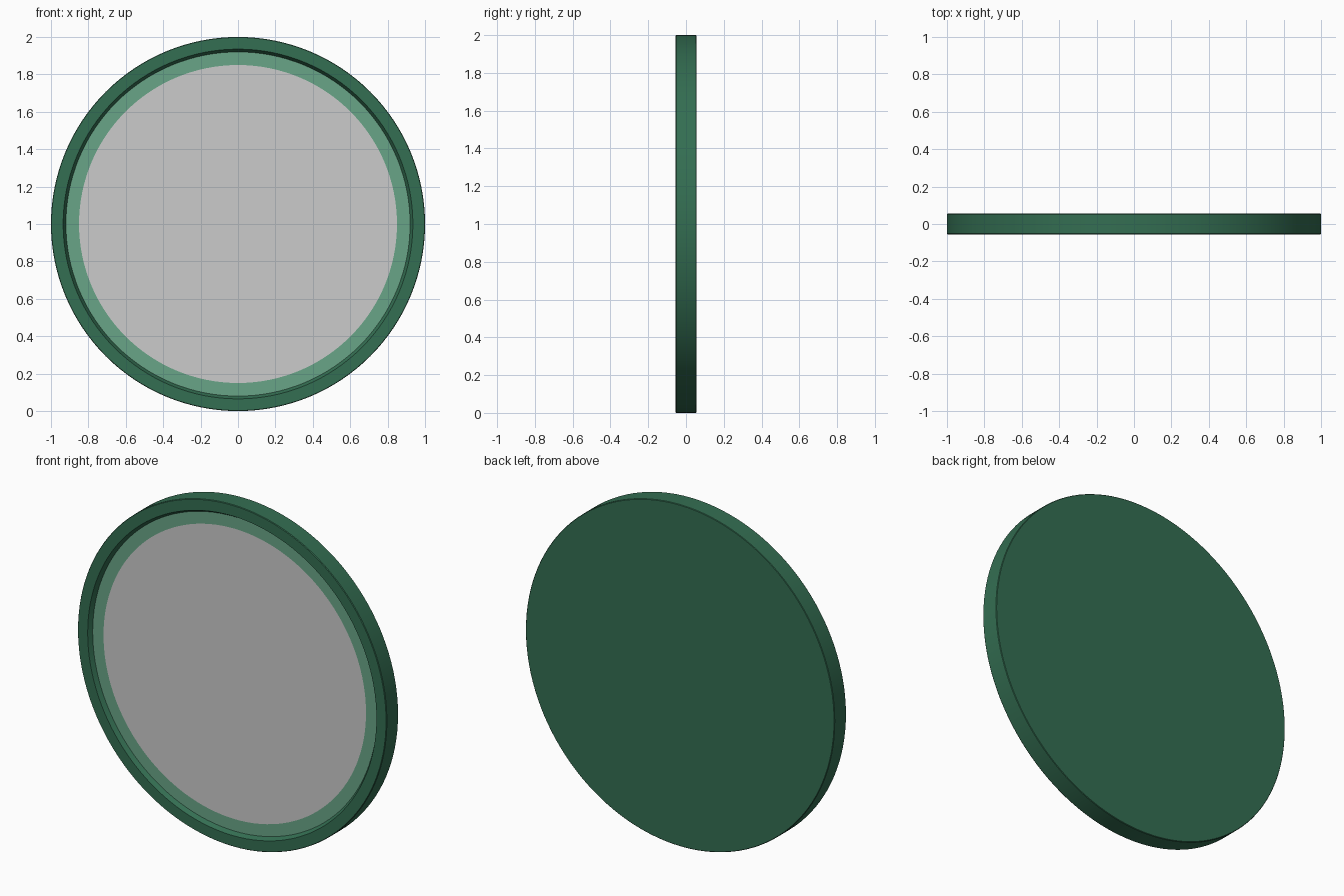
import bpy, bmesh
from math import sin, cos, tau, radians

if "Cube" in bpy.data.objects:
    bpy.data.objects.remove(bpy.data.objects["Cube"])

SEGMENTS = 128
CENTRE_Z = 1.0


def material(name, rgb):
    m = bpy.data.materials.new(name)
    m.diffuse_color = (*rgb, 1.0)
    m.use_nodes = True
    m.node_tree.nodes["Principled BSDF"].inputs["Base Color"].default_value = m.diffuse_color
    return m


def lathe(name, profile, mat=None, closed=False):
    """Spin (radius, y) points round the horizontal y axis; radius 0 makes a pole."""
    bm = bmesh.new()
    rings = []
    for r, y in profile:
        if r == 0:
            rings.append([bm.verts.new((0, y, CENTRE_Z))])
        else:
            rings.append([bm.verts.new((r * cos(tau * i / SEGMENTS), y,
                                        CENTRE_Z + r * sin(tau * i / SEGMENTS)))
                          for i in range(SEGMENTS)])
    pairs = list(zip(rings, rings[1:]))
    if closed:
        pairs.append((rings[-1], rings[0]))
    for a, b in pairs:
        for i in range(SEGMENTS):
            j = (i + 1) % SEGMENTS
            if len(a) == 1:
                bm.faces.new((a[0], b[i], b[j]))
            elif len(b) == 1:
                bm.faces.new((a[i], b[0], a[j]))
            else:
                bm.faces.new((a[i], b[i], b[j], a[j]))
    bmesh.ops.recalc_face_normals(bm, faces=bm.faces)
    mesh = bpy.data.meshes.new(name)
    bm.to_mesh(mesh)
    bm.free()
    if mat:
        mesh.materials.append(mat)
    ob = bpy.data.objects.new(name, mesh)
    bpy.context.collection.objects.link(ob)
    bpy.ops.object.select_all(action='DESELECT')
    ob.select_set(True)
    bpy.context.view_layer.objects.active = ob
    bpy.ops.object.shade_smooth_by_angle(angle=radians(30))
    return ob


dark_green = material("dark_green", (0.034, 0.156, 0.084))
light_green = material("light_green", (0.141, 0.376, 0.242))

# Raised front rim with a sloping inner lip
lathe("frame_rim", [(1.0, 0.012), (1.0, -0.051), (0.997, -0.055),
                    (0.935, -0.055), (0.92, -0.03), (0.92, 0.012)],
      dark_green, closed=True)

# Solid backing plate
lathe("back_plate", [(0, 0.012), (1.0, 0.012), (1.0, 0.052),
                     (0.997, 0.055), (0, 0.055)], dark_green)

# Pale border between rim and glass
lathe("inner_border", [(0.92, -0.03), (0.85, -0.03), (0.85, 0.012), (0.92, 0.012)],
      light_green, closed=True)

# Mirror glass
lathe("mirror_glass", [(0, -0.03), (0.85, -0.03), (0.85, 0.012), (0, 0.012)])
